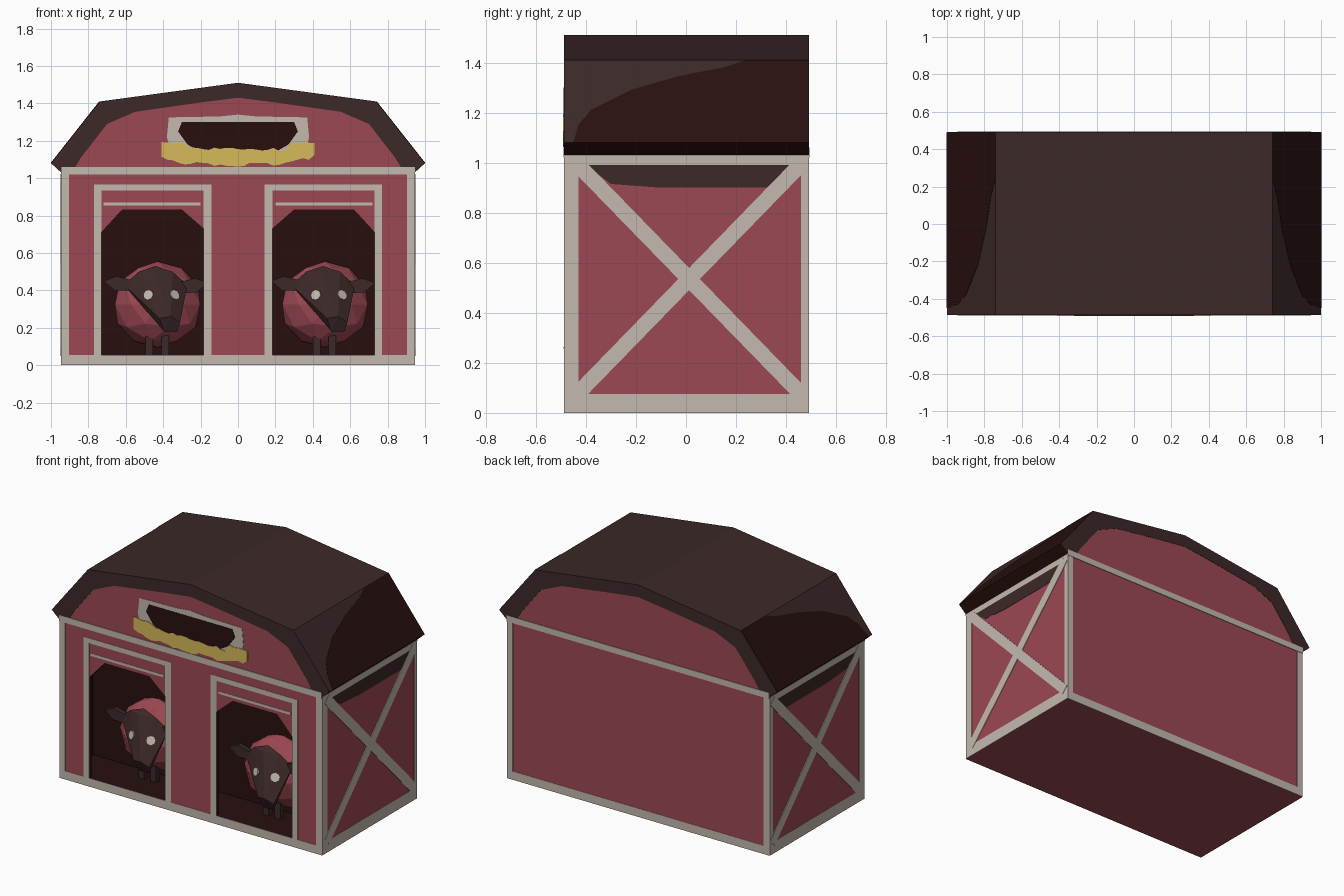
import bpy, bmesh, math, random
from mathutils import Vector
from mathutils.bvhtree import BVHTree

if "Cube" in bpy.data.objects:
    bpy.data.objects.remove(bpy.data.objects["Cube"])

random.seed(4)


def material(name, rgb):
    m = bpy.data.materials.new(name)
    lin = [(c / 255 / 12.92 if c < 11 else ((c / 255 + 0.055) / 1.055) ** 2.4) for c in rgb]
    m.diffuse_color = (*lin, 1)
    m.use_nodes = True
    m.node_tree.nodes["Principled BSDF"].inputs["Base Color"].default_value = m.diffuse_color
    return m


RED = material("barn red", (156, 72, 82))
WHITE = material("off white", (196, 185, 174))
BROWN = material("dark brown", (60, 40, 40))
DARK = material("near black", (40, 15, 15))
STRAW = material("straw yellow", (214, 186, 88))

FRONT, BACK = -0.485, 0.49


def finish(name, bm, mat):
    bmesh.ops.recalc_face_normals(bm, faces=bm.faces)
    me = bpy.data.meshes.new(name)
    bm.to_mesh(me)
    bm.free()
    me.materials.append(mat)
    ob = bpy.data.objects.new(name, me)
    bpy.context.collection.objects.link(ob)
    return ob


# Maps from (u, v, distance outward) to space for each side of the barn
def on_front(u, v, d): return (u, FRONT - d, v)
def on_back(u, v, d): return (u, BACK + d, v)
def on_side(s): return lambda u, v, d: (s * (0.945 + d), u, v)
def on_slope(s):
    return lambda u, v, d: (s * (1 - 0.26 * (v - 1.08) / 0.33 + 0.786 * d), u, v + 0.619 * d)


def prism(name, pts, place, d0, d1, mat):
    bm = bmesh.new()
    a = [bm.verts.new(place(u, v, d0)) for u, v in pts]
    b = [bm.verts.new(place(u, v, d1)) for u, v in pts]
    bm.faces.new(a)
    bm.faces.new(b[::-1])
    n = len(pts)
    for i in range(n):
        bm.faces.new((a[i], b[i], b[(i + 1) % n], a[(i + 1) % n]))
    return finish(name, bm, mat)


def plate(name, pts, place, mat, level=1):
    return prism(name, pts, place, -0.001, 0.002 * level, mat)


def rect(u0, v0, u1, v1):
    return [(u0, v0), (u1, v0), (u1, v1), (u0, v1)]


def mirrored(pts):
    # right half from bottom to ridge, then the left half back down
    return pts + [(-u, v) for u, v in reversed(pts) if u > 0]


# Barn shell with gambrel roof
eave = [(0.945, 1.03), (1.0, 1.08), (0.74, 1.41), (0, 1.51)]
shell = prism("barn_shell", mirrored([(0.945, 0)] + eave), on_front, 0, FRONT - BACK, RED)

# Hollow stall and two door openings
cutters = [prism("room_cutter", rect(-0.9, 0.055, 0.9, 0.95), on_front, -0.02, -0.28, DARK)]
for s in (-1, 1):
    door = [(0.185, 0.055), (0.185, 0.73), (0.3, 0.83), (0.62, 0.83), (0.73, 0.71), (0.73, 0.055)]
    cutters.append(prism("door_cutter", [(s * u, v) for u, v in door], on_front, 0.05, -0.1, DARK))
bpy.context.view_layer.objects.active = shell
for c in cutters:
    c.hide_render = True
    mod = shell.modifiers.new("cut", 'BOOLEAN')
    mod.operation = 'DIFFERENCE'
    mod.solver = 'EXACT'
    mod.object = c
    bpy.ops.object.modifier_apply(modifier=mod.name)
for c in cutters:
    bpy.data.objects.remove(c)

# Shell colours: roof brown, inside near black
shell.data.materials.clear()
for m in (RED, BROWN, DARK):
    shell.data.materials.append(m)
for p in shell.data.polygons:
    c, n = p.center, p.normal
    p.material_index = 0
    if abs(c.x) < 0.93 and -0.484 < c.y < 0 and 0.05 < c.z < 0.96:
        p.material_index = 2
    elif c.z > 1.0 and abs(n.y) < 0.5 and abs(n.z) > 0.1:
        p.material_index = 1 if n.z > 0 else 2

# Gable trim, posts and beams on front and back
inner = [(0.87, 1.06), (0.84, 1.11), (0.7, 1.29), (0.55, 1.355), (0.2, 1.405), (0, 1.43)]
for side, place in (("front", on_front), ("back", on_back)):
    plate(side + "_gable_trim", mirrored(eave) + mirrored(inner)[::-1], place, BROWN)
    plate(side + "_sill", rect(-0.945, 0, 0.945, 0.055), place, WHITE)
    plate(side + "_beam", rect(-0.945, 1.02, 0.945, 1.06), place, WHITE, 2)
    for s in (-1, 1):
        plate(side + "_post", rect(s * 0.945, 0.05, s * 0.903, 1.025), place, WHITE)

# Door frames
for s in (-1, 1):
    for name, r in (("outer_jamb", (0.73, 0.05, 0.77, 0.95)), ("inner_jamb", (0.142, 0.05, 0.185, 0.94)),
                    ("header", (0.142, 0.933, 0.77, 0.965)), ("lintel_strip", (0.2, 0.853, 0.72, 0.87))):
        plate("door_" + name, rect(s * r[0], r[1], s * r[2], r[3]), on_front, WHITE)

# Hayloft window with straw
plate("loft_frame", mirrored([(0.36, 1.14), (0.38, 1.22), (0.37, 1.325), (0.1, 1.33), (0, 1.34)]),
      on_front, WHITE)
plate("loft_window", mirrored([(0.2, 1.14), (0.27, 1.18), (0.32, 1.25), (0.3, 1.3), (0.1, 1.3)]),
      on_front, DARK, 2)
xs = [-0.41 + 0.82 * i / 26 for i in range(27)]
low = [(x, 1.072 + 0.05 * (abs(x) / 0.41) ** 4 + random.uniform(-0.012, 0.012)) for x in xs]
top = [(x, (1.19 if abs(x) > 0.28 else 1.155) + random.uniform(-0.01, 0.01)) for x in xs]
plate("loft_straw", low + top[::-1], on_front, STRAW, 3)

# End walls: frame, crossed braces and eave patch; darker roof patch above
for s in (-1, 1):
    w = on_side(s)
    plate("end_sill", rect(FRONT, 0, BACK, 0.075), w, WHITE)
    plate("end_top", rect(FRONT, 0.99, BACK, 1.03), w, WHITE)
    plate("end_front_post", rect(FRONT, 0.07, -0.43, 1.0), w, WHITE)
    plate("end_back_post", rect(0.46, 0.07, BACK, 1.0), w, WHITE)
    plate("end_eave_patch", [(-0.4, 0.99), (-0.3, 0.915), (-0.1, 0.9), (0.36, 0.9), (0.43, 0.99)],
          w, BROWN)
    for a, b in (((-0.44, 1.0), (0.465, 0.07)), ((-0.44, 0.07), (0.465, 1.0))):
        a, b = Vector(a), Vector(b)
        t = (b - a).normalized()
        k = Vector((-t.y, t.x)) * 0.031
        plate("end_brace", [tuple(q) for q in (a - k, b - k, b + k, a + k)], w, WHITE, 2)
    plate("roof_dark_patch", [(-0.45, 1.08), (BACK, 1.08), (BACK, 1.41), (0.24, 1.41), (0.15, 1.38),
                              (-0.03, 1.345), (-0.22, 1.29), (-0.38, 1.21), (-0.43, 1.15)],
          on_slope(s), DARK)


# Woolly animal looking out of each door
def hull(name, pts, mat):
    bm = bmesh.new()
    for p in pts:
        bm.verts.new(p)
    res = bmesh.ops.convex_hull(bm, input=bm.verts)
    loose = [g for g in set(res["geom_interior"] + res["geom_unused"]) if isinstance(g, bmesh.types.BMVert)]
    bmesh.ops.delete(bm, geom=loose, context='VERTS')
    return finish(name, bm, mat)


for cx in (-0.44, 0.455):
    # Body
    bm = bmesh.new()
    bmesh.ops.create_icosphere(bm, subdivisions=2, radius=1)
    for v in bm.verts:
        v.co = (cx + 0.01 + 0.24 * v.co.x, -0.225 + 0.16 * v.co.y, 0.325 + 0.23 * v.co.z)
    finish("animal_body", bm, RED)
    # Legs
    for dx in (-0.035, 0.05):
        prism("animal_leg", rect(cx + dx - 0.02, 0.055, cx + dx + 0.02, 0.16), on_front, -0.17, -0.21, BROWN)
    # Head
    head = hull("animal_head", [(cx + x, y, z) for x, y, z in (
        (0, -0.34, 0.53), (-0.09, -0.35, 0.5), (0.09, -0.35, 0.5), (-0.17, -0.33, 0.43),
        (0.17, -0.33, 0.43), (-0.01, -0.375, 0.5), (0.02, -0.475, 0.25), (0.08, -0.49, 0.26),
        (0.13, -0.47, 0.23), (0.115, -0.45, 0.18), (0.045, -0.45, 0.18), (0.02, -0.28, 0.27))], BROWN)
    # Ears
    for s in (-1, 1):
        ear = [(0.13, 0.4), (0.22, 0.4), (0.28, 0.45), (0.21, 0.475), (0.13, 0.455)]
        prism("animal_ear", [(cx + s * u, v - 0.01 * (s > 0)) for u, v in ear], on_front, -0.14, -0.17, BROWN)
    # Eyes laid on the face
    bm = bmesh.new()
    bm.from_mesh(head.data)
    tree = BVHTree.FromBMesh(bm)
    bm.free()
    for dx in (-0.037, 0.1):
        hit, n, _, _ = tree.ray_cast(Vector((cx + dx, -1, 0.375)), Vector((0, 1, 0)))
        if hit is None:
            continue
        rot = n.to_track_quat('Z', 'Y')
        ring = [(0.028 * math.cos(i * math.pi / 4), 0.028 * math.sin(i * math.pi / 4)) for i in range(8)]
        prism("animal_eye", ring, lambda u, v, d: hit + rot @ Vector((u, v, d)), -0.003, 0.005, WHITE)
